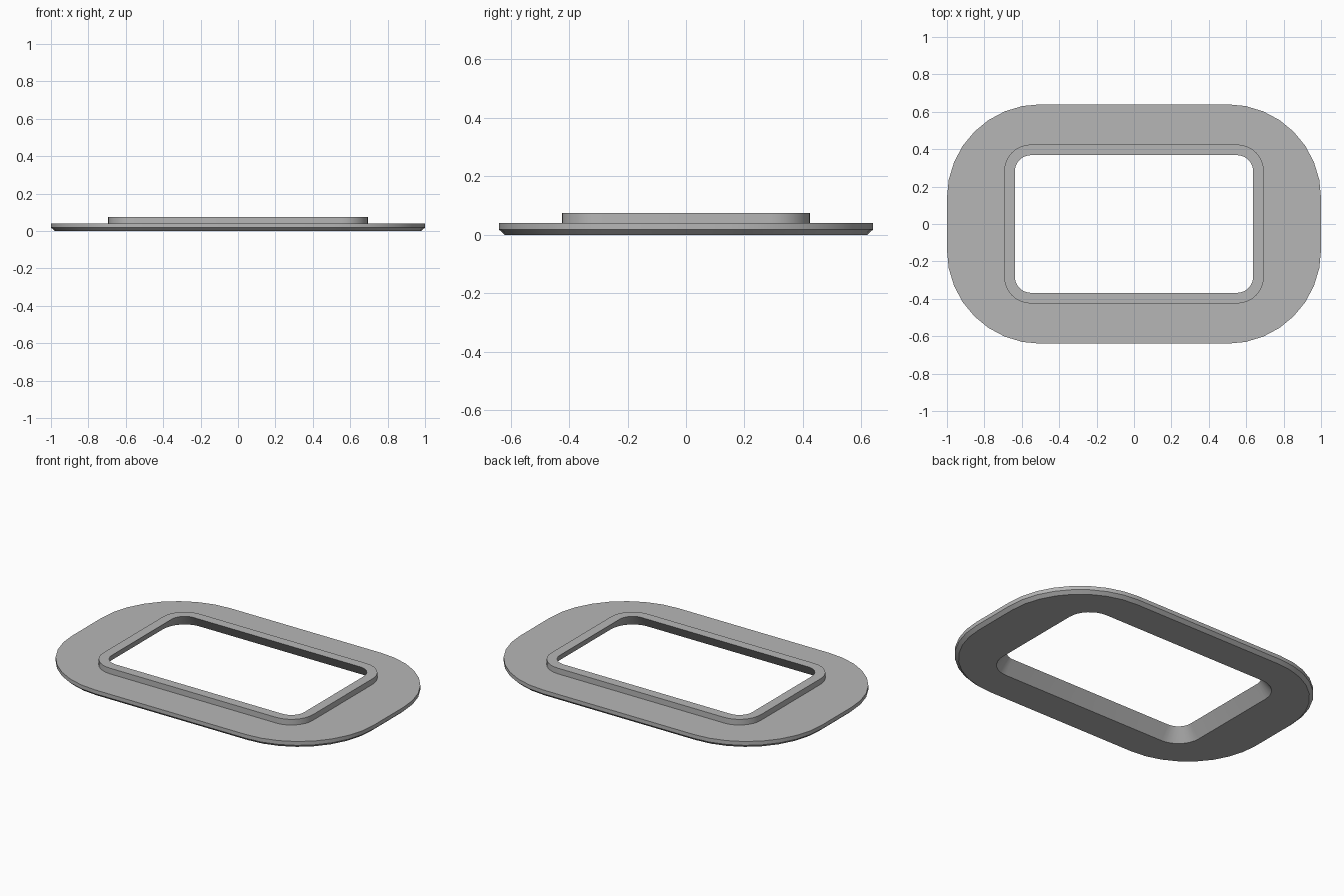
import bpy, bmesh, math

if "Cube" in bpy.data.objects:
    bpy.data.objects.remove(bpy.data.objects["Cube"])

grey = bpy.data.materials.new("plain grey")
grey.diffuse_color = (0.47, 0.47, 0.47, 1)
grey.use_nodes = True
grey.node_tree.nodes["Principled BSDF"].inputs["Base Color"].default_value = grey.diffuse_color

SEGMENTS = 8  # steps per rounded corner


def rounded_loop(bm, hx, hy, r, z):
    """Ring of vertices around a rounded rectangle with half sizes hx, hy."""
    verts = []
    for quarter, (sx, sy) in enumerate(((1, 1), (-1, 1), (-1, -1), (1, -1))):
        for i in range(SEGMENTS + 1):
            a = (quarter + i / SEGMENTS) * math.pi / 2
            verts.append(bm.verts.new((sx * (hx - r) + r * math.cos(a),
                                       sy * (hy - r) + r * math.sin(a), z)))
    return verts


# Cross-section rings: half width, half depth, corner radius, height
SECTION = [
    (0.98, 0.62, 0.48, 0.0),       # underside, outer edge
    (1.0, 0.64, 0.50, 0.018),      # top of the bevelled rim
    (1.0, 0.64, 0.50, 0.041),      # flange top edge
    (0.694, 0.425, 0.143, 0.041),  # foot of the collar
    (0.694, 0.425, 0.143, 0.075),  # collar top, outside
    (0.637, 0.368, 0.086, 0.075),  # collar top, inside
    (0.694, 0.425, 0.143, 0.0),    # flared opening at the underside
]

# Flanged frame: closed sweep of the section around the opening
bm = bmesh.new()
rings = [rounded_loop(bm, *s) for s in SECTION]
for k, low in enumerate(rings):
    high = rings[(k + 1) % len(rings)]
    n = len(low)
    for i in range(n):
        j = (i + 1) % n
        bm.faces.new((low[i], low[j], high[j], high[i]))
bmesh.ops.recalc_face_normals(bm, faces=bm.faces)
mesh = bpy.data.meshes.new("flanged_frame")
bm.to_mesh(mesh)
bm.free()
mesh.materials.append(grey)

frame = bpy.data.objects.new("flanged_frame", mesh)
bpy.context.collection.objects.link(frame)
bpy.context.view_layer.objects.active = frame
frame.select_set(True)
bpy.ops.object.shade_smooth_by_angle(angle=math.radians(30))
